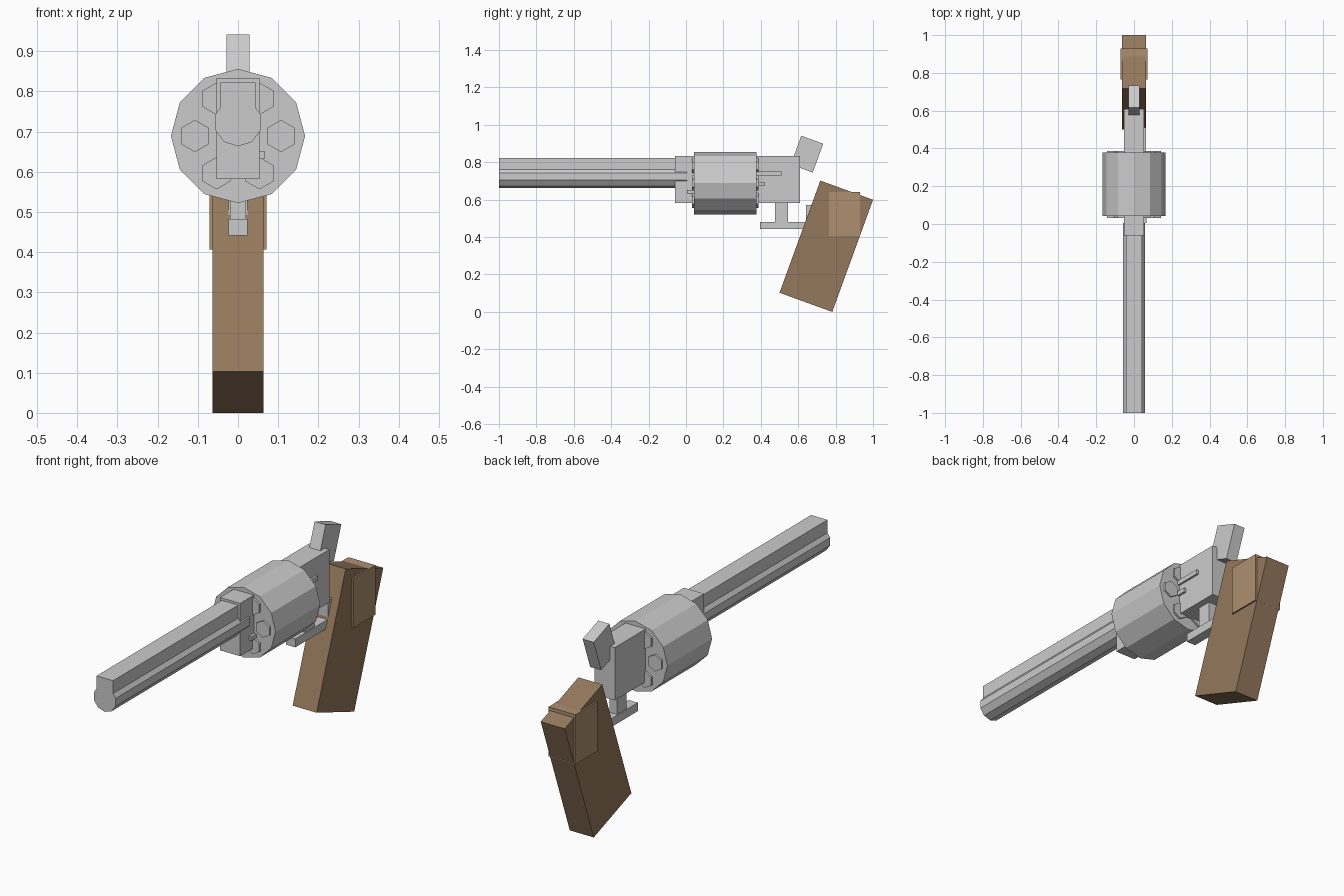
import bpy
from math import radians, cos, sin, pi

if "Cube" in bpy.data.objects:
    bpy.data.objects.remove(bpy.data.objects["Cube"])


def material(name, color):
    m = bpy.data.materials.new(name)
    m.diffuse_color = color
    m.use_nodes = True
    m.node_tree.nodes["Principled BSDF"].inputs["Base Color"].default_value = m.diffuse_color
    return m


wood = material("wood", (0.30, 0.19, 0.11, 1))
light_wood = material("light_wood", (0.42, 0.28, 0.16, 1))


def box(name, x, y, z, mat=None, tilt=0):
    """Box from (min, max) ranges, tilted about its centre so the top leans back."""
    spans = (x, y, z)
    bpy.ops.mesh.primitive_cube_add(size=1, location=[(a + b) / 2 for a, b in spans])
    ob = bpy.context.object
    ob.name = name
    ob.scale = [b - a for a, b in spans]
    ob.rotation_euler.x = radians(-tilt)
    if mat:
        ob.data.materials.append(mat)
    return ob


def rod(name, sides, radius, y, x, z):
    """Prism along y with a corner pointing up."""
    bpy.ops.mesh.primitive_cylinder_add(
        vertices=sides, radius=radius, depth=y[1] - y[0],
        location=(x, (y[0] + y[1]) / 2, z), rotation=(radians(90), 0, 0))
    bpy.context.object.name = name


def sym(h):
    return (-h, h)


# Barrel with top rib
rod("barrel", 10, 0.06, (-1.0, 0.005), 0, 0.723)
box("barrel_rib", sym(0.043), (-1.0, 0.0), (0.76, 0.822))

# Frame running through the cylinder
box("frame", sym(0.053), (-0.06, 0.61), (0.582, 0.833))

# Cylinder and its six chambers
rod("cylinder", 12, 0.167, (0.043, 0.378), 0, 0.689)
for i in range(6):
    a = i * pi / 3
    rod(f"chamber_{i + 1}", 6, 0.04, (0.033, 0.387),
        0.107 * cos(a), 0.689 + 0.107 * sin(a))

# Small levers on the right side of the frame
box("side_lever", (0.04, 0.063), (0.37, 0.51), (0.728, 0.75))
box("side_latch", (0.04, 0.063), (0.37, 0.423), (0.674, 0.695))
box("front_pin", (0.04, 0.066), (0.005, 0.05), (0.632, 0.652))

# Hammer
box("hammer", sym(0.029), (0.5845, 0.7095), (0.7615, 0.9255), tilt=20)

# Trigger and guard
box("trigger", sym(0.02), (0.475, 0.545), (0.47, 0.6))
box("trigger_guard", sym(0.024), (0.396, 0.68), (0.442, 0.482))
box("guard_post", sym(0.024), (0.642, 0.68), (0.442, 0.571))

# Grip with lighter panel block
box("grip", sym(0.063), (0.60, 0.90), (0.032, 0.67), wood, tilt=20)
box("grip_panel", sym(0.071), (0.765, 0.93), (0.406, 0.641), light_wood)
